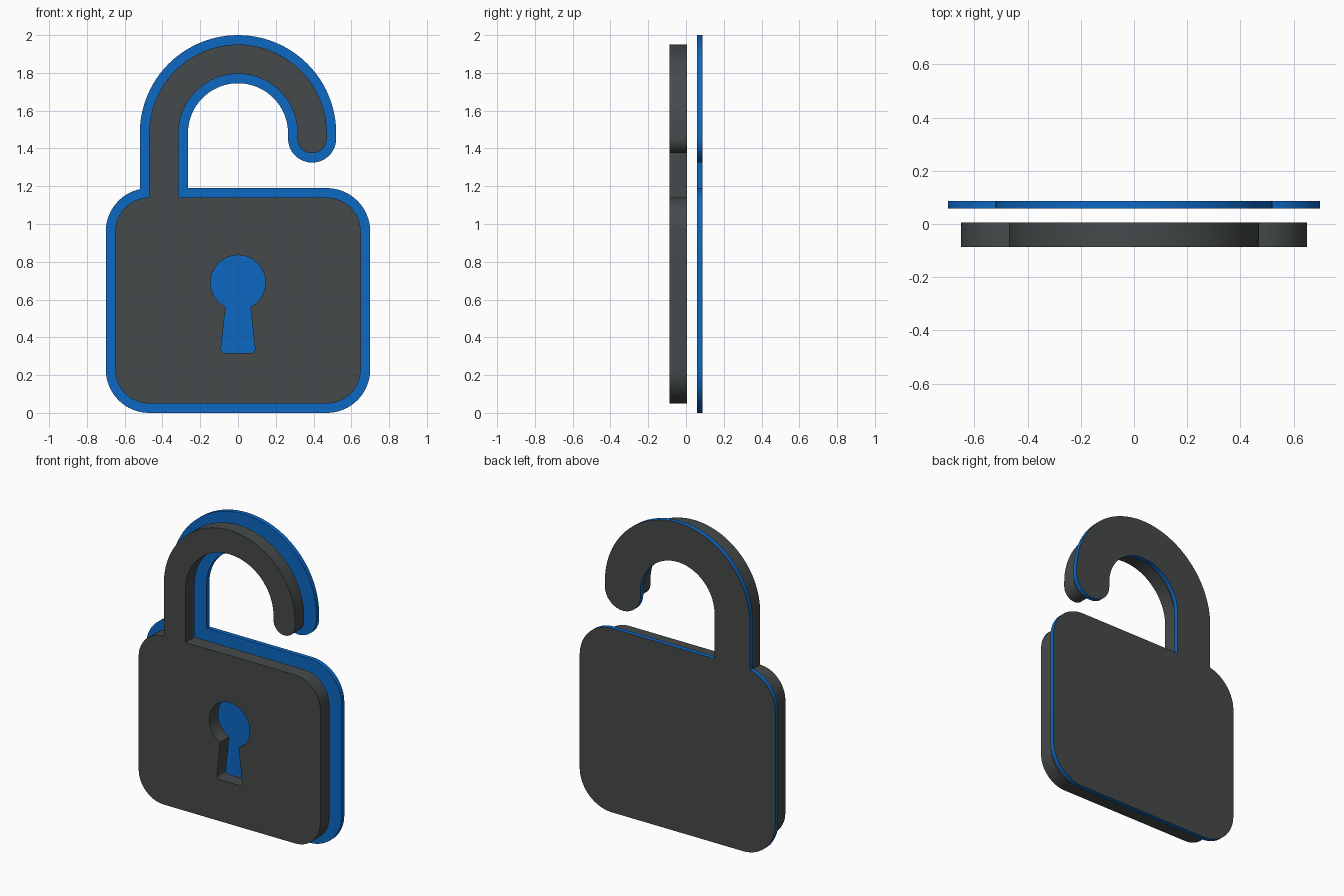
import bpy
import bmesh
from math import sin, cos, asin, radians, degrees

cube = bpy.data.objects.get("Cube")
if cube:
    bpy.data.objects.remove(cube, do_unlink=True)


def material(name, rgb):
    mat = bpy.data.materials.new(name)
    mat.use_nodes = True
    mat.diffuse_color = (*rgb, 1)
    mat.node_tree.nodes["Principled BSDF"].inputs["Base Color"].default_value = (*rgb, 1)
    return mat


charcoal = material("charcoal", (0.061, 0.068, 0.068))
blue = material("blue", (0.004, 0.138, 0.552))


def arc(x, z, r, start, stop, steps):
    angles = [radians(start + (stop - start) * i / steps) for i in range(steps + 1)]
    return [(x + r * cos(a), z + r * sin(a)) for a in angles]


def padlock_outline(grow):
    """Body with rounded corners and an open shackle, widened by grow."""
    r = 0.18 + grow
    notch = 90 + degrees(asin(grow / r))  # where the shackle leaves the corner
    pts = arc(0.47, 0.23, r, -90, 0, 16)
    pts += arc(0.47, 0.96, r, 0, 90, 16)
    pts += [(-0.315 + grow, 1.14 + grow)]
    pts += arc(0, 1.48, 0.315 - grow, 180, 0, 48)
    pts += arc(0.3925, 1.4525, 0.0775 + grow, 180, 360, 24)
    pts += arc(0, 1.48, 0.47 + grow, 0, 180, 48)
    pts += arc(-0.47, 0.96, r, notch, 180, 16)
    pts += arc(-0.47, 0.23, r, 180, 270, 16)
    return pts


def keyhole_outline():
    """Round hole above a flared slot with softened bottom corners."""
    pts = arc(0, 0.69, 0.145, -63, 243, 48)
    pts += arc(-0.068, 0.34, 0.022, 176, 270, 6)
    pts += arc(0.068, 0.34, 0.022, -90, 4, 6)
    return pts


def slab(name, loops, y_front, y_back, mats):
    """Fill the outlines and thicken them; a second material covers the back."""
    bm = bmesh.new()
    for loop in loops:
        verts = [bm.verts.new((x, y_front, z)) for x, z in loop]
        for a, b in zip(verts, verts[1:] + verts[:1]):
            bm.edges.new((a, b))
    bmesh.ops.remove_doubles(bm, verts=bm.verts[:], dist=0.0001)
    bmesh.ops.triangle_fill(bm, use_beauty=True, edges=bm.edges[:], normal=(0, -1, 0))
    cap = bmesh.ops.extrude_face_region(bm, geom=bm.faces[:], use_keep_orig=True)["geom"]
    moved = [g for g in cap if isinstance(g, bmesh.types.BMVert)]
    bmesh.ops.translate(bm, verts=moved, vec=(0, y_back - y_front, 0))
    bmesh.ops.recalc_face_normals(bm, faces=bm.faces[:])
    bm.normal_update()
    for f in bm.faces:
        f.material_index = len(mats) - 1 if f.normal.y > 0.9 else 0
    mesh = bpy.data.meshes.new(name)
    bm.to_mesh(mesh)
    bm.free()
    for m in mats:
        mesh.materials.append(m)
    obj = bpy.data.objects.new(name, mesh)
    bpy.context.collection.objects.link(obj)
    bpy.ops.object.select_all(action="DESELECT")
    obj.select_set(True)
    bpy.context.view_layer.objects.active = obj
    bpy.ops.object.shade_smooth_by_angle(angle=radians(30))
    return obj


# Front padlock with the keyhole cut through
slab("padlock_front", [padlock_outline(0), keyhole_outline()], -0.087, 0.005, [charcoal])

# Wider, thinner backing plate: blue with a charcoal rear face
slab("backing_plate", [padlock_outline(0.05)], 0.058, 0.087, [blue, charcoal])
